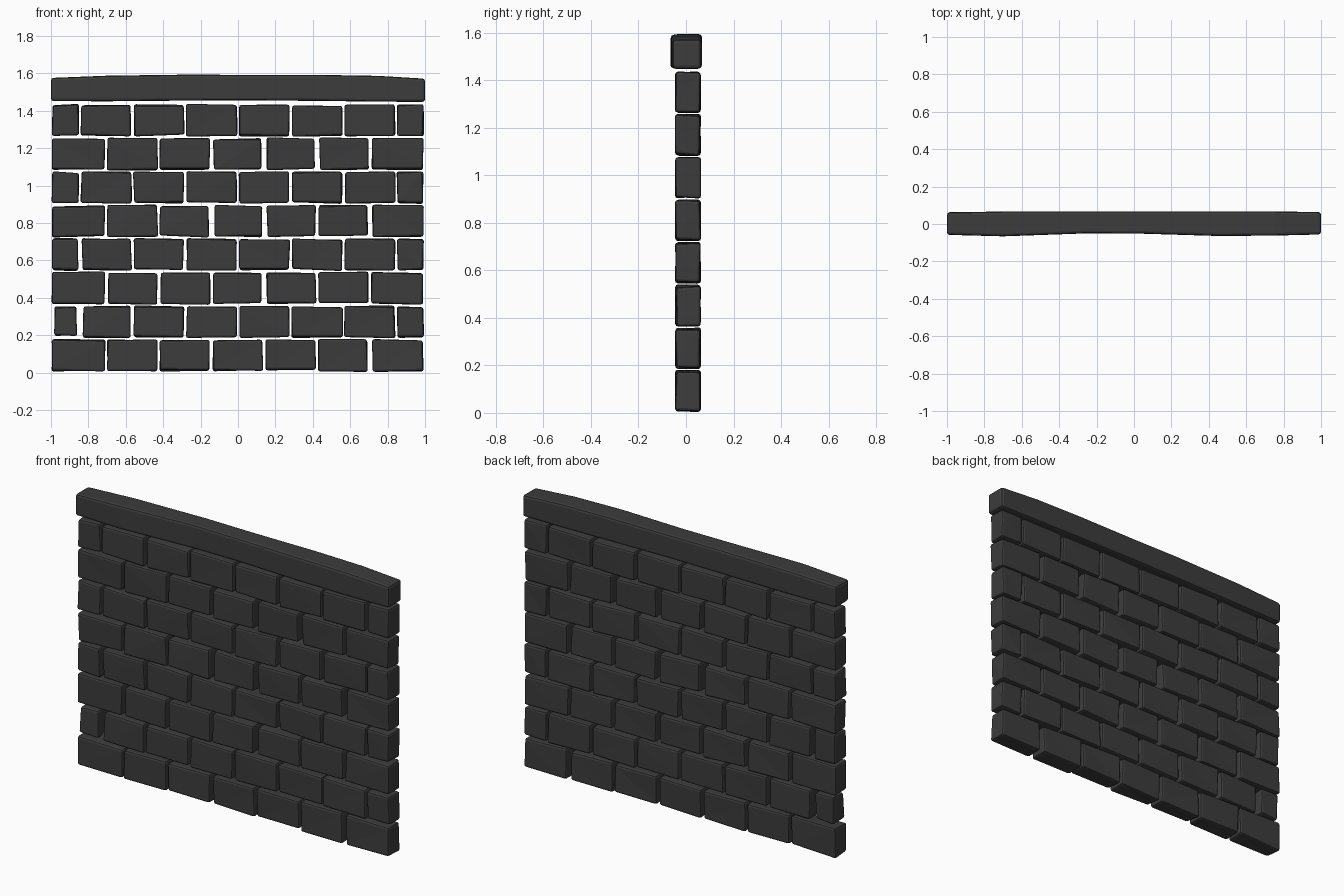
import bpy, bmesh, random
from mathutils import Vector

if "Cube" in bpy.data.objects:
    bpy.data.objects.remove(bpy.data.objects["Cube"])

random.seed(7)
stone = bpy.data.materials.new("dark_stone")
stone.diffuse_color = (0.045, 0.045, 0.045, 1)
stone.use_nodes = True
stone.node_tree.nodes["Principled BSDF"].inputs["Base Color"].default_value = stone.diffuse_color


def finish(bm, name):
    bmesh.ops.recalc_face_normals(bm, faces=bm.faces[:])
    mesh = bpy.data.meshes.new(name)
    bm.to_mesh(mesh)
    bm.free()
    mesh.materials.append(stone)
    bpy.context.collection.objects.link(bpy.data.objects.new(name, mesh))


def brick(name, x0, x1, z0, z1):
    """Hand-cut block: corners pulled in at random, worn edges."""
    bm = bmesh.new()
    bmesh.ops.create_cube(bm, size=1)
    for v in bm.verts:
        sx, sy, sz = (1 if c > 0 else -1 for c in v.co)
        v.co = Vector((x1 if sx > 0 else x0,
                       0.064 if sy > 0 else -0.047,
                       z1 if sz > 0 else z0))
        v.co -= Vector((sx * random.uniform(0, 0.009),
                        sy * random.uniform(0, 0.008),
                        sz * random.uniform(0, 0.013)))
    bmesh.ops.bevel(bm, geom=bm.edges[:], offset=0.011, segments=2,
                    profile=0.5, affect='EDGES')
    bmesh.ops.triangulate(bm, faces=[f for f in bm.faces if f.calc_area() > 0.003])
    finish(bm, name)


# Gap widths (thousandths) at the joints of each course, bottom to top
gaps = [
    [5, 3, 10, 8, 5, 20],
    [26, 5, 3, 5, 3, 3, 5],
    [8, 12, 10, 16, 5, 10],
    [14, 3, 8, 8, 5, 5, 4],
    [5, 5, 22, 20, 10, 16],
    [5, 3, 10, 5, 10, 5, 3],
    [5, 5, 10, 20, 16, 10],
    [5, 10, 3, 3, 5, 3, 3],
]
pitch, course = 0.282, 0.1795

# Running-bond courses
for r, row in enumerate(gaps):
    n = len(row)
    left = -0.997
    for i, g in enumerate(row + [0]):
        joint = (i - (n - 1) / 2) * pitch
        right = joint - g / 2000 if i < n else 0.995
        x0, z0, z1 = left, 0.004 + r * course, 0.182 + r * course
        if r == 1 and i == 0:  # the one visibly smaller block
            x0, z0, z1 = x0 + 0.01, z0 + 0.008, z1 - 0.005
        brick(f"brick_{r + 1}_{i + 1}", x0, right, z0, z1)
        left = joint + g / 2000

# Coping beam: sections along x as (x, front y, back y, bottom z, top z)
sections = [
    (-1.0, -0.058, 0.062, 1.452, 1.576),
    (-0.70, -0.066, 0.067, 1.451, 1.588),
    (-0.25, -0.050, 0.068, 1.455, 1.594),
    (0.05, -0.052, 0.067, 1.456, 1.592),
    (0.45, -0.064, 0.068, 1.453, 1.592),
    (0.75, -0.062, 0.067, 1.449, 1.587),
    (1.0, -0.056, 0.064, 1.448, 1.572),
]
bm = bmesh.new()
rings = [[bm.verts.new((x, y, z)) for y, z in ((f, b), (k, b), (k, t), (f, t))]
         for x, f, k, b, t in sections]
for a, b in zip(rings, rings[1:]):
    for j in range(4):
        k = (j + 1) % 4
        bm.faces.new((a[j], a[k], b[k], b[j]))
bm.faces.new(rings[0])
bm.faces.new(rings[-1][::-1])
bmesh.ops.recalc_face_normals(bm, faces=bm.faces[:])
sharp = [e for e in bm.edges if e.calc_face_angle(0) > 0.8]
bmesh.ops.bevel(bm, geom=sharp, offset=0.014, segments=2, profile=0.5, affect='EDGES')
bmesh.ops.triangulate(bm, faces=[f for f in bm.faces if f.calc_area() > 0.003])
finish(bm, "coping_beam")
